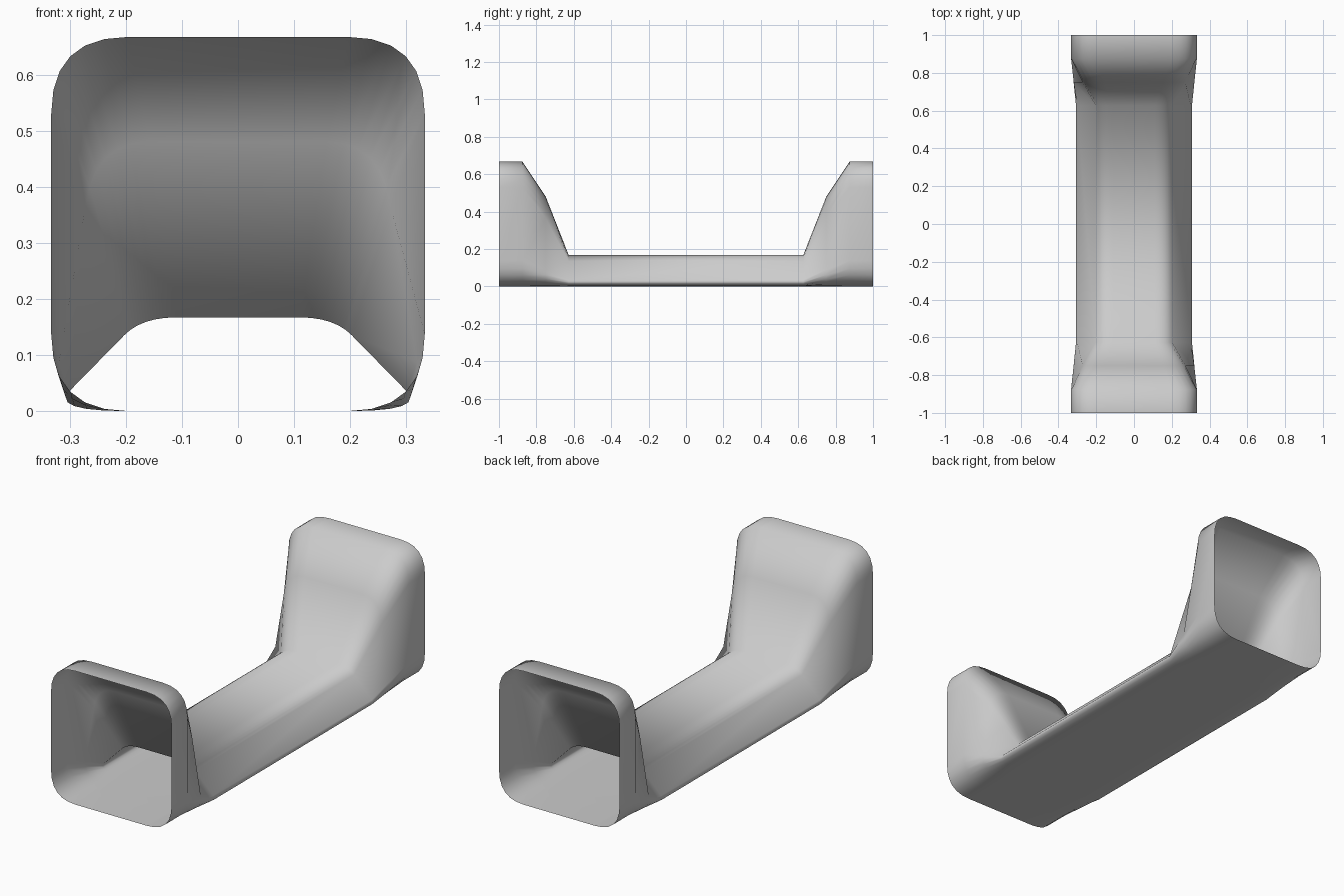
import bpy, bmesh
from mathutils import Vector

if "Cube" in bpy.data.objects:
    bpy.data.objects.remove(bpy.data.objects["Cube"])

STEPS = 6  # segments per rounded corner


def curve(p0, c, p1):
    """Rounded corner from p0 to p1 pulled toward c."""
    p0, c, p1 = Vector(p0), Vector(c), Vector(p1)
    pts = []
    for i in range(STEPS + 1):
        t = i / STEPS
        pts.append((1 - t) ** 2 * p0 + 2 * t * (1 - t) * c + t * t * p1)
    return pts


def ring(lower, upper):
    """Closed x/z loop: right half (bottom to top), then its mirror image."""
    right = curve(*lower)[::-1] + curve(*upper)
    return right + [Vector((-p.x, p.y)) for p in reversed(right)]


# cross-sections: full rounded square, sloping shoulder, low trapezoid channel
mouth = ring(((.333, .137), (.333, 0), (.197, 0)),
             ((.333, .53), (.333, .667), (.197, .667)))
shoulder = ring(((.319, .088), (.333, 0), (.198, 0)),
                ((.272, .365), (.256, .48), (.158, .48)))
channel = ring(((.301, .035), (.333, 0), (.2, 0)),
               ((.203, .135), (.172, .167), (.11, .167)))

half = [(1, mouth), (.875, mouth), (.75, shoulder), (.627, channel)]
stations = [(-y, r) for y, r in half] + [(y, r) for y, r in reversed(half)]

# open duct lofted along y
bm = bmesh.new()
loops = [[bm.verts.new((p.x, y, p.y)) for p in r] for y, r in stations]
for a, b in zip(loops, loops[1:]):
    n = len(a)
    for i in range(n):
        j = (i + 1) % n
        bm.faces.new((a[i], a[j], b[j], b[i])).smooth = True
bm.normal_update()
# make the walls face outward
if max(bm.faces, key=lambda f: f.calc_center_median().z).normal.z < 0:
    bmesh.ops.reverse_faces(bm, faces=bm.faces[:])
mesh = bpy.data.meshes.new("flared_duct")
bm.to_mesh(mesh)
bm.free()
bpy.context.collection.objects.link(bpy.data.objects.new("flared_duct", mesh))
